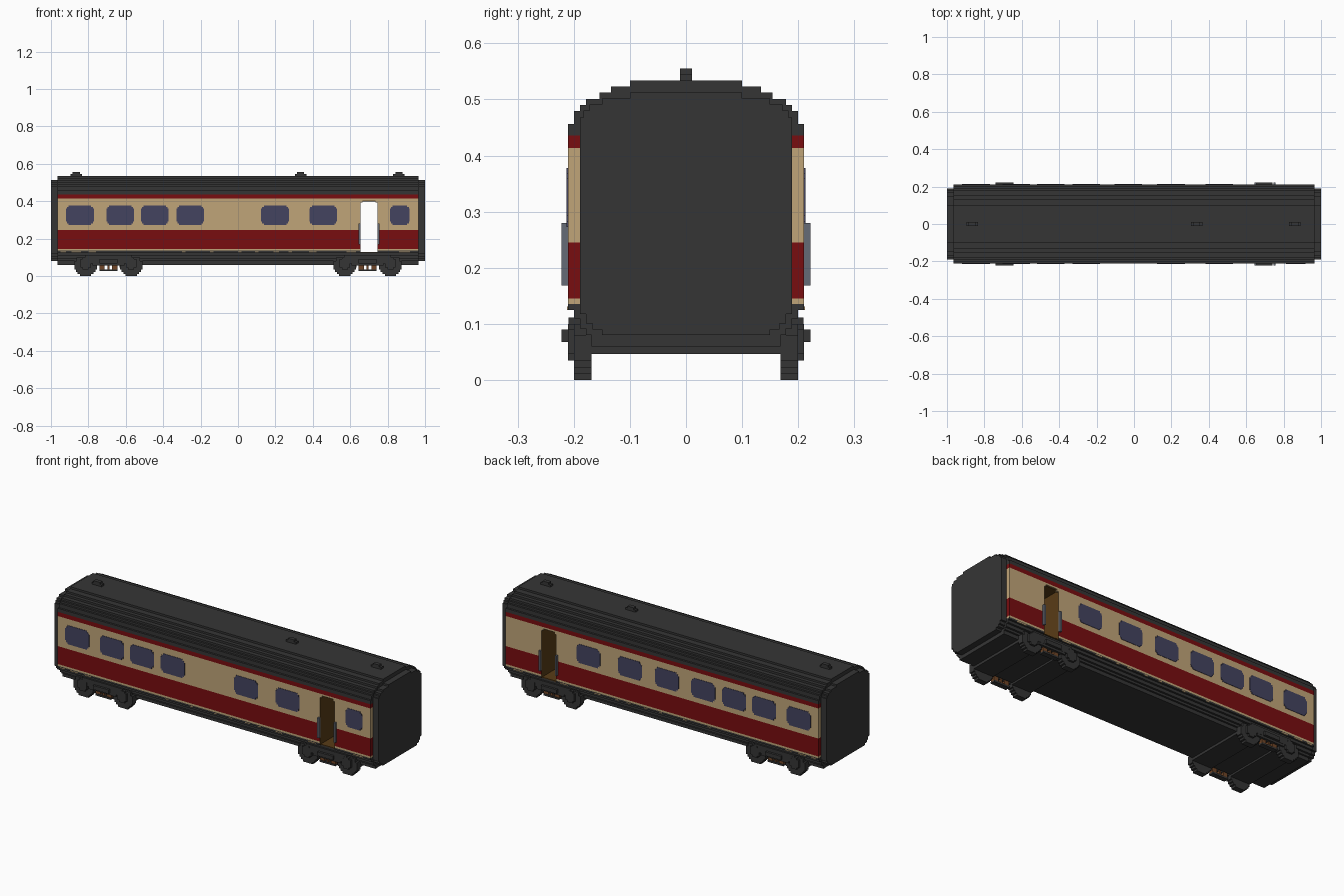
import bpy
import bmesh
from mathutils import Vector

old = bpy.data.objects.get("Cube")
if old:
    bpy.data.objects.remove(old, do_unlink=True)


def material(name, color):
    m = bpy.data.materials.new(name)
    m.use_nodes = True
    m.diffuse_color = (*color, 1)
    bsdf = m.node_tree.nodes["Principled BSDF"]
    bsdf.inputs["Base Color"].default_value = (*color, 1)
    bsdf.inputs["Roughness"].default_value = 0.8
    return m


MATS = [
    material("charcoal", (0.036, 0.036, 0.036)),
    material("cream", (0.53, 0.375, 0.19)),
    material("deep_red", (0.19, 0.004, 0.005)),
    material("window_blue", (0.056, 0.056, 0.115)),
    material("interior_brown", (0.10, 0.045, 0.008)),
    material("steel_grey", (0.13, 0.145, 0.18)),
    material("rust", (0.16, 0.06, 0.02)),
]
DARK, CREAM, RED, GLASS, BROWN, STEEL, RUST = range(7)


def build(name, boxes, rule=None):
    """One object from (x0, x1, y0, y1, z0, z1, material) boxes."""
    bm = bmesh.new()
    for x0, x1, y0, y1, z0, z1, mat in boxes:
        geo = bmesh.ops.create_cube(bm, size=1)
        for v in geo["verts"]:
            v.co = Vector((x0 if v.co.x < 0 else x1,
                           y0 if v.co.y < 0 else y1,
                           z0 if v.co.z < 0 else z1))
        for f in {f for v in geo["verts"] for f in v.link_faces}:
            f.material_index = mat
    bm.normal_update()
    if rule:
        for f in bm.faces:
            new = rule(f)
            if new is not None:
                f.material_index = new
    me = bpy.data.meshes.new(name)
    bm.to_mesh(me)
    bm.free()
    for m in MATS:
        me.materials.append(m)
    ob = bpy.data.objects.new(name, me)
    bpy.context.collection.objects.link(ob)
    return ob


def slabs(profile, x0, x1):
    """Stack of full-width layers from (z0, z1, half_width, material)."""
    return [(x0, x1, -h, h, z0, z1, m) for z0, z1, h, m in profile]


def both_sides(boxes):
    """Add the y-mirrored copy of every box."""
    return boxes + [(a, b, -d, -c, e, f, m) for a, b, c, d, e, f, m in boxes]


END, TIP = 0.966, 1.0
SIDE = 0.2107
DOOR0, DOOR1, DOOR_TOP, FLOOR = 0.655, 0.745, 0.403, 0.125

# Underframe: stepped skirt below the floor
build("underframe", slabs([
    (0.060, 0.080, 0.168, DARK),
    (0.080, 0.092, 0.178, DARK),
    (0.092, 0.110, 0.189, DARK),
    (0.110, FLOOR, 0.200, DARK)], -END, END))

# Painted side walls, split around the through doorway
bands = [(FLOOR, 0.135, SIDE, DARK), (0.135, 0.145, SIDE, CREAM),
         (0.145, 0.245, SIDE, RED), (0.245, DOOR_TOP, SIDE, CREAM)]


def door_lining(face):
    if abs(face.normal.x) > 0.9 and abs(face.calc_center_median().x - 0.7) < 0.06:
        return BROWN


build("body_walls", slabs(bands, -END, DOOR0) + slabs(bands, DOOR1, END), door_lining)
build("upper_walls", slabs([(DOOR_TOP, 0.413, SIDE, CREAM),
                            (0.413, 0.436, SIDE, RED)], -END, END))

# Doorway floor, ceiling and rounded top corners
lining = [(DOOR0, DOOR1, -0.205, 0.205, FLOOR, FLOOR + 0.004, BROWN),
          (DOOR0, DOOR1, -0.205, 0.205, DOOR_TOP - 0.004, DOOR_TOP, BROWN)]
corners = [(x, x + 0.010, 0.200, SIDE, DOOR_TOP - 0.011, DOOR_TOP, CREAM)
           for x in (DOOR0, DOOR1 - 0.010)]
build("doorway_lining", lining + both_sides(corners))

# Stepped roof
build("roof", slabs([
    (0.436, 0.456, SIDE, DARK),
    (0.456, 0.479, 0.200, DARK),
    (0.479, 0.490, 0.189, DARK),
    (0.490, 0.501, 0.178, DARK),
    (0.501, 0.5125, 0.154, DARK),
    (0.5125, 0.523, 0.134, DARK),
    (0.523, 0.534, 0.100, DARK)], -END, END))

# Roof vents
vents = []
for x in (-0.865, 0.335, 0.86):
    vents.append((x - 0.030, x + 0.030, -0.0107, 0.0107, 0.534, 0.545, DARK))
    vents.append((x - 0.019, x + 0.019, -0.0107, 0.0107, 0.545, 0.5555, DARK))
build("roof_vents", vents)

# Gangway end caps
cap = [(0.080, 0.090, 0.150, DARK), (0.090, 0.101, 0.167, DARK),
       (0.101, 0.118, 0.178, DARK), (0.118, 0.468, 0.189, DARK),
       (0.468, 0.480, 0.183, DARK), (0.480, 0.491, 0.172, DARK),
       (0.491, 0.502, 0.150, DARK), (0.502, 0.5125, 0.100, DARK)]
build("end_cap_left", slabs(cap, END, TIP))
build("end_cap_right", slabs(cap, -TIP, -END))


# Windows: thin stepped plates with rounded corners
def window(x, half, sign):
    out = []
    for inset, z0, z1 in ((0.014, 0.273, 0.282), (0.005, 0.282, 0.292),
                          (0.0, 0.292, 0.360), (0.005, 0.360, 0.369),
                          (0.014, 0.369, 0.378)):
        y = sorted((sign * (SIDE - 0.003), sign * (SIDE + 0.002)))
        out.append((x - half + inset, x + half - inset, *y, z0, z1, GLASS))
    return out


shared = (-0.845, -0.63, -0.445, -0.255, 0.198, 0.455)
front = [b for x in shared for b in window(x, 0.074, -1)] + window(0.865, 0.053, -1)
back = [b for x in shared + (-0.03,) for b in window(x, 0.074, 1)]
build("front_windows", front)
build("back_windows", back)

# Worn cream dashes along the lower edge
dashes = [(x, x + w, SIDE - 0.002, SIDE + 0.001, 0.125, 0.131, CREAM)
          for x, w in ((-0.95, 0.03), (-0.89, 0.05), (-0.80, 0.04), (-0.30, 0.02),
                       (-0.15, 0.02), (0.0, 0.02), (0.09, 0.02), (0.19, 0.03),
                       (0.27, 0.02), (0.38, 0.04), (0.58, 0.05), (0.86, 0.06))]
build("lower_trim", both_sides(dashes))

# Door grab rails
build("grab_rails", both_sides(
    [(x, x + 0.0107, SIDE - 0.002, 0.222, 0.168, 0.280, STEEL) for x in (0.6445, 0.745)]))


# Bogies: stepped wheels, side frames, springs and cross beam
def bogie(name, cx):
    side = []
    for wx in (cx - 0.122, cx + 0.122):
        for z0, z1, h in ((0.0, 0.011, 0.030), (0.011, 0.022, 0.042),
                          (0.022, 0.034, 0.052), (0.034, 0.080, 0.060),
                          (0.080, 0.100, 0.048)):
            side.append((wx - h, wx + h, 0.168, 0.200, z0, z1, DARK))
        # Axle box
        side.append((wx - 0.028, wx + 0.028, 0.195, SIDE, 0.046, 0.090, DARK))
        side.append((wx - 0.016, wx + 0.016, 0.195, SIDE, 0.035, 0.100, DARK))
    # Side frame and outer spring plate
    side.append((cx - 0.125, cx + 0.125, 0.180, SIDE - 0.001, 0.068, 0.111, DARK))
    side.append((cx - 0.085, cx + 0.085, 0.180, SIDE - 0.002, 0.056, 0.070, DARK))
    side.append((cx - 0.048, cx + 0.048, 0.200, 0.222, 0.068, 0.090, DARK))
    # Springs with gaps between them
    for dx, w in ((-0.034, 0.014), (0.0, 0.005), (0.034, 0.014)):
        side.append((cx + dx - w, cx + dx + w, 0.175, 0.197, 0.034, 0.062, RUST))
    side.append((cx - 0.048, cx + 0.048, 0.172, 0.200, 0.026, 0.036, DARK))
    beam = [(cx - 0.182, cx - 0.060, -0.168, 0.168, 0.046, 0.062, DARK),
            (cx + 0.060, cx + 0.182, -0.168, 0.168, 0.046, 0.062, DARK),
            (cx - 0.060, cx + 0.060, -0.168, 0.168, 0.056, 0.064, DARK)]
    build(name, both_sides(side) + beam)


bogie("bogie_left", 0.693)
bogie("bogie_right", -0.693)
